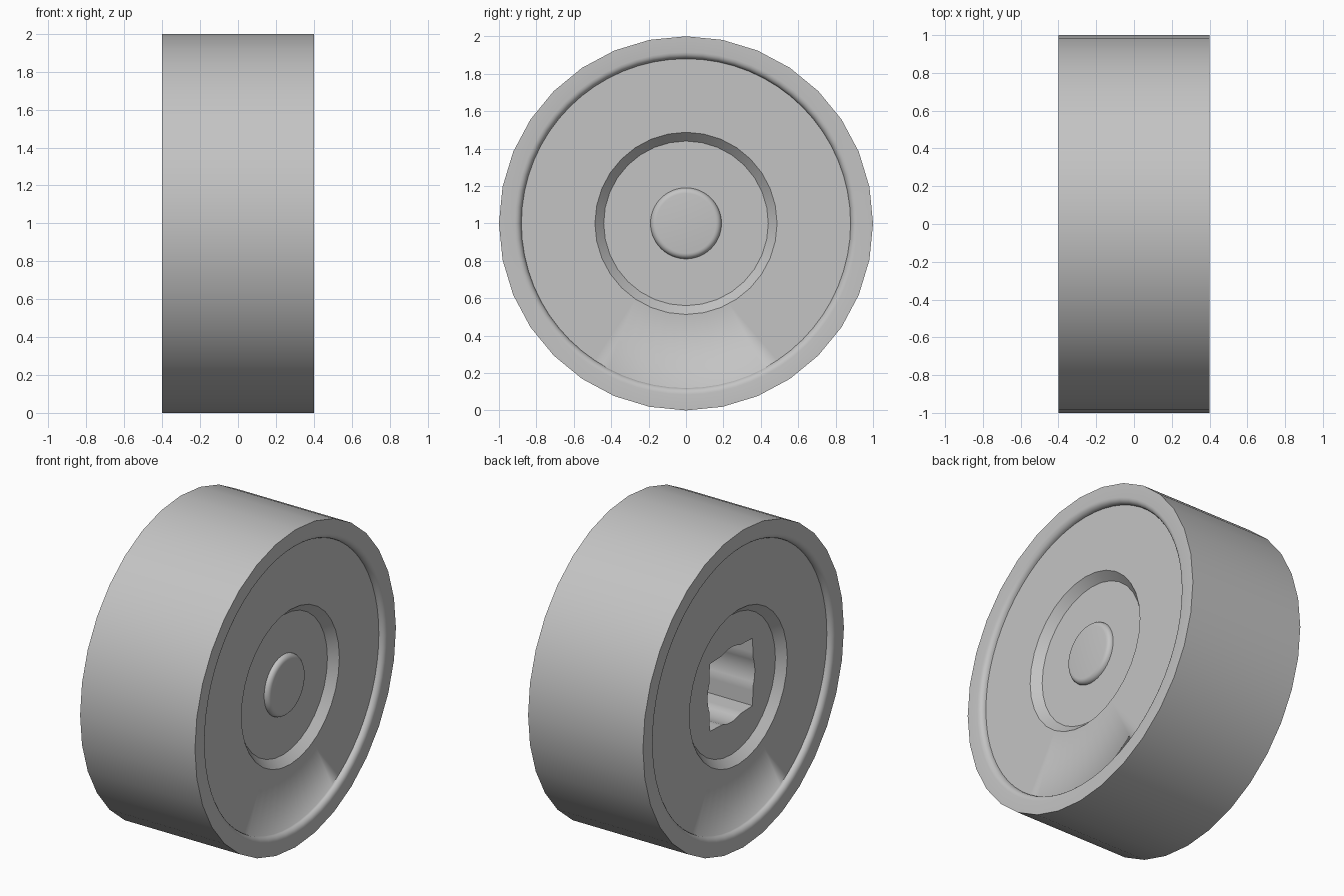
import bpy, bmesh
from math import sin, cos, pi, radians

STEPS = 64

cube = bpy.data.objects.get("Cube")
if cube:
    bpy.data.objects.remove(cube, do_unlink=True)

grey = bpy.data.materials.new("plain_grey")
grey.use_nodes = True
colour = (0.55, 0.55, 0.55, 1)
grey.diffuse_color = colour
grey.node_tree.nodes["Principled BSDF"].inputs["Base Color"].default_value = colour


def polar(r, i):
    a = 2 * pi * i / STEPS
    return r * sin(a), r * cos(a)


def round_ring(r):
    return [polar(r, i) for i in range(STEPS)]


def coarse_ring(r):
    # half as many sides: odd points sit in the middle of each flat
    return [polar(r * (cos(2 * pi / STEPS) if i % 2 else 1), i) for i in range(STEPS)]


def socket_ring(r, tip):
    # circle with four pointed corners on the diagonals
    eighth, points = STEPS // 8, []
    for i in range(STEPS):
        corner = round((i - eighth) / (2 * eighth)) * 2 * eighth + eighth
        off = i - corner
        if abs(off) >= eighth // 2:
            points.append(polar(r, i))
            continue
        t = abs(off) / (eighth / 2)
        side = 1 if off > 0 else -1
        top, base = polar(tip, corner), polar(r, corner + side * eighth // 2)
        points.append(tuple(p + (q - p) * t for p, q in zip(top, base)))
    return points


def fillet(r, x, size, steps=5):
    # rounded lip, from the flat side wall into the recess
    return [(x - size + size * cos(a), round_ring(r + size - size * sin(a)))
            for a in (pi / 2 * k / steps for k in range(steps + 1))]


def loft(name, rings):
    bm = bmesh.new()
    loops = [[bm.verts.new((x, y, z + 1)) for y, z in pts] for x, pts in rings]
    for a, b in zip(loops, loops[1:]):
        for i in range(STEPS):
            j = (i + 1) % STEPS
            bm.faces.new((a[i], a[j], b[j], b[i]))
    bm.faces.new(loops[0])
    bm.faces.new(loops[-1])
    bmesh.ops.recalc_face_normals(bm, faces=bm.faces)
    mesh = bpy.data.meshes.new(name)
    bm.to_mesh(mesh)
    bm.free()
    mesh.materials.append(grey)
    obj = bpy.data.objects.new(name, mesh)
    bpy.context.collection.objects.link(obj)
    bpy.ops.object.select_all(action='DESELECT')
    obj.select_set(True)
    bpy.context.view_layer.objects.active = obj
    bpy.ops.object.shade_smooth_by_angle(angle=radians(30))
    return obj


# One side of the wheel, from the tread edge to the recess floor
side = [(0.4, coarse_ring(1.0))]
side += fillet(0.88, 0.4, 0.035)
side += [(0.365, round_ring(0.88)),
         (0.365, coarse_ring(0.487)),
         (0.315, coarse_ring(0.44))]

# Wheel body: both sides alike, with an axle socket on the right (-x) side
mirrored = [(-x, pts) for x, pts in reversed(side)]
socket = [(0.15, socket_ring(0.235, 0.3)), (-0.315, socket_ring(0.235, 0.3))]
wheel = loft("wheel", socket + mirrored + side)
bm = bmesh.new()
bm.from_mesh(wheel.data)
bmesh.ops.remove_doubles(bm, verts=bm.verts, dist=0.0001)
bm.to_mesh(wheel.data)
bm.free()

# Rounded hub cap on the left (+x) side
cap_edge = [(0.315 + 0.03 * sin(a), round_ring(0.16 + 0.03 * cos(a)))
            for a in (pi / 2 * k / 5 for k in range(6))]
loft("hub_cap", cap_edge)
